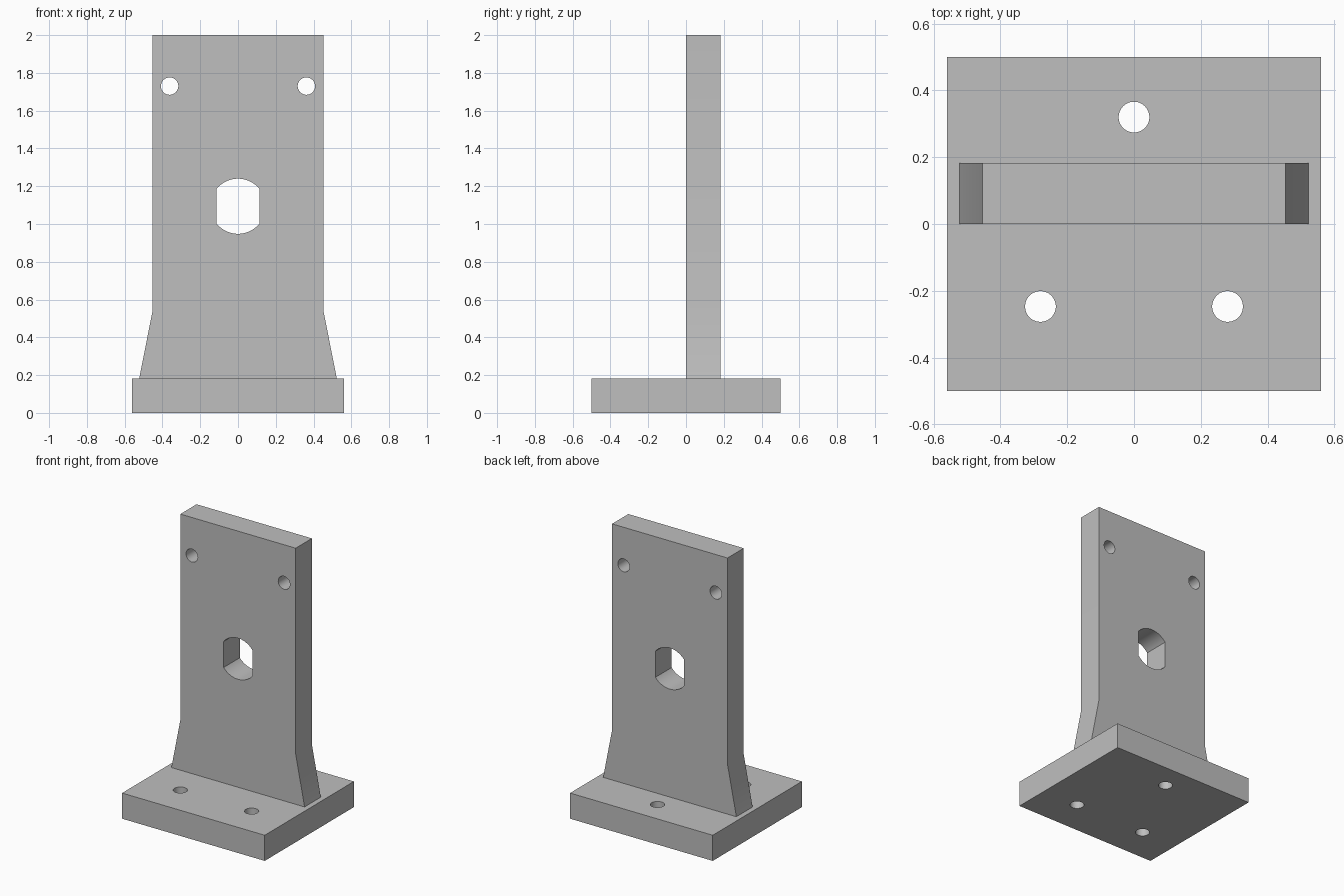
import bpy
import bmesh
from math import acos, cos, sin, pi, radians
from mathutils import Vector

cube = bpy.data.objects.get("Cube")
if cube:
    bpy.data.objects.remove(cube, do_unlink=True)

grey = bpy.data.materials.new("light grey")
grey.use_nodes = True
COLOUR = (0.52, 0.52, 0.52, 1)
grey.diffuse_color = COLOUR
grey.node_tree.nodes["Principled BSDF"].inputs["Base Color"].default_value = COLOUR


def prism(name, outline, start, depth):
    """Extrude a closed outline of 3D points from start along depth."""
    bm = bmesh.new()
    face = bm.faces.new([bm.verts.new(Vector(p) + Vector(start)) for p in outline])
    new = bmesh.ops.extrude_face_region(bm, geom=[face])["geom"]
    verts = [v for v in new if isinstance(v, bmesh.types.BMVert)]
    bmesh.ops.translate(bm, verts=verts, vec=depth)
    bmesh.ops.recalc_face_normals(bm, faces=bm.faces)
    mesh = bpy.data.meshes.new(name)
    bm.to_mesh(mesh)
    bm.free()
    obj = bpy.data.objects.new(name, mesh)
    bpy.context.collection.objects.link(obj)
    mesh.materials.append(grey)
    return obj


def arc(r, a0, a1, n):
    return [(r * cos(a0 + (a1 - a0) * i / n), r * sin(a0 + (a1 - a0) * i / n))
            for i in range(n + 1)]


def cut(obj, cutters):
    """Subtract the cutters, then discard them and shade round walls smooth."""
    bpy.ops.object.select_all(action='DESELECT')
    obj.select_set(True)
    bpy.context.view_layer.objects.active = obj
    for c in cutters:
        c.hide_render = True
        mod = obj.modifiers.new("hole", 'BOOLEAN')
        mod.operation = 'DIFFERENCE'
        mod.solver = 'EXACT'
        mod.object = c
        bpy.ops.object.modifier_apply(modifier=mod.name)
        bpy.data.objects.remove(c, do_unlink=True)
    bpy.ops.object.shade_smooth_by_angle(angle=radians(30))


THICK = 0.182
TOP = 2.0
HOLE_R = 0.046
circle = arc(HOLE_R, 0, 2 * pi, 48)[:-1]

# Base plate with three bolt holes
W, D = 0.56, 0.5
base = prism("base_plate", [(-W, -D, 0), (W, -D, 0), (W, D, 0), (-W, D, 0)],
             (0, 0, 0), (0, 0, THICK))
cut(base, [prism("bolt_hole_cutter", [(x, y, 0) for x, y in circle],
                 (hx, hy, -0.1), (0, 0, 0.5))
           for hx, hy in [(0, 0.32), (-0.28, -0.247), (0.28, -0.247)]])

# Upright plate, flared towards its foot
half = [(0.523, THICK), (0.453, 0.537), (0.453, TOP)]
outline = half + [(-x, z) for x, z in reversed(half)]
upright = prism("upright_plate", [(x, 0, z) for x, z in outline],
                (0, 0, 0), (0, THICK, 0))

# Two mounting holes near the top
cutters = [prism("mounting_hole_cutter", [(x, 0, z) for x, z in circle],
                 (side * 0.362, -0.1, 1.73), (0, 0.5, 0))
           for side in (-1, 1)]

# Central round opening with two flat sides
R, FLAT = 0.146, 0.113
a = acos(FLAT / R)
slot = arc(R, a, pi - a, 24) + arc(R, pi + a, 2 * pi - a, 24)
cutters.append(prism("centre_opening_cutter", [(x, 0, z) for x, z in slot],
                     (0, -0.1, 1.094), (0, 0.5, 0)))
cut(upright, cutters)
